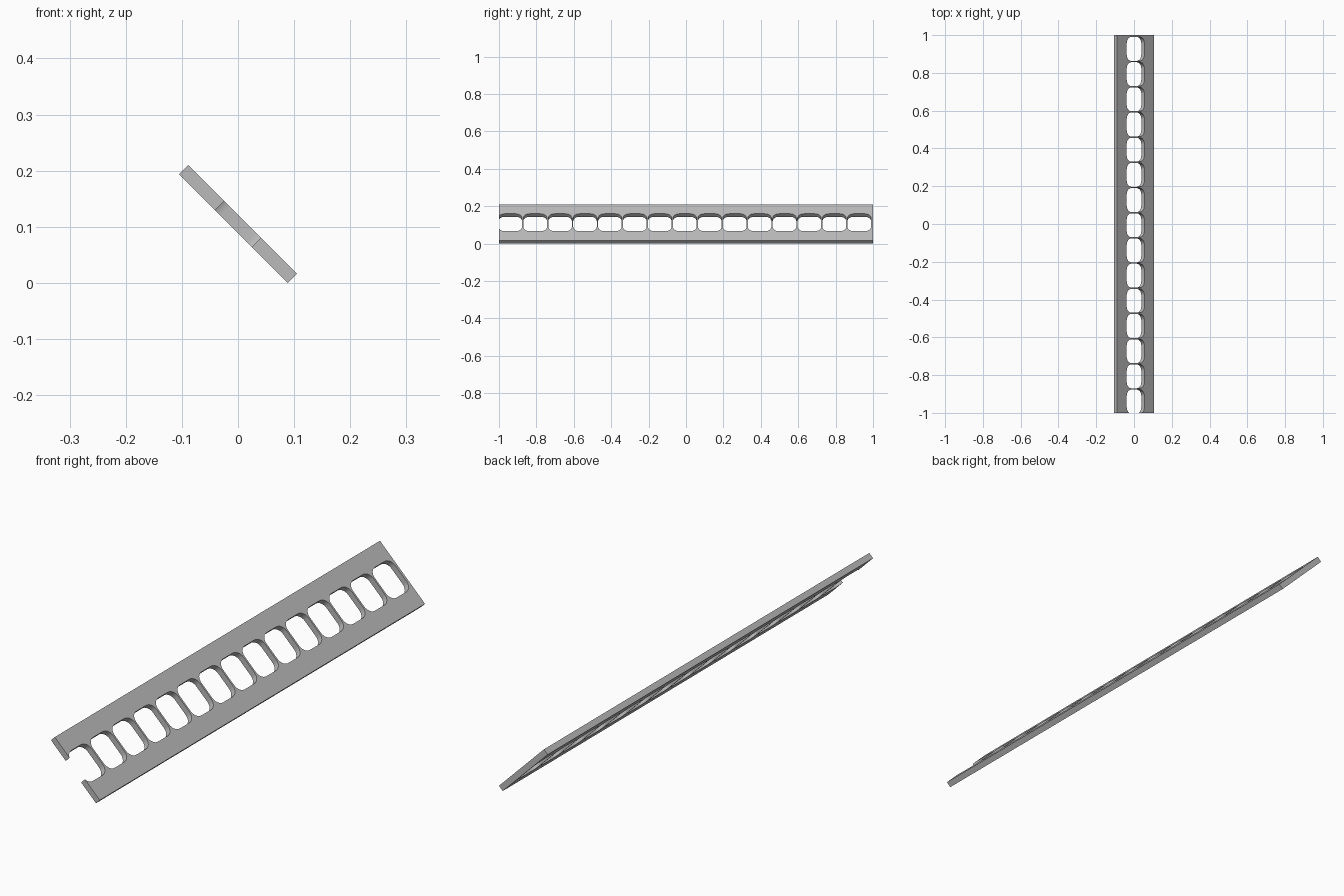
import bpy, bmesh, math

if "Cube" in bpy.data.objects:
    bpy.data.objects.remove(bpy.data.objects["Cube"])

WIDTH, LENGTH, THICK = 0.274, 2.0, 0.023
COUNT, PITCH = 15, 2 / 15
HOLE_W, HOLE_L, RADIUS = 0.132, 0.126, 0.033
FIRST = -1.003 + HOLE_L / 2

grey = bpy.data.materials.new("plain grey")
grey.diffuse_color = (0.5, 0.5, 0.5, 1)
grey.use_nodes = True
grey.node_tree.nodes["Principled BSDF"].inputs["Base Color"].default_value = grey.diffuse_color


def make_object(name, bm):
    mesh = bpy.data.meshes.new(name)
    bm.to_mesh(mesh)
    bm.free()
    mesh.materials.append(grey)
    obj = bpy.data.objects.new(name, mesh)
    bpy.context.collection.objects.link(obj)
    return obj


# flat strip
bm = bmesh.new()
bmesh.ops.create_cube(bm, size=1)
bmesh.ops.scale(bm, vec=(WIDTH, LENGTH, THICK), verts=bm.verts)
strip = make_object("slotted_strip", bm)

# row of rounded window cutters; the first one breaks through the front end
bm = bmesh.new()
STEPS = 8
for i in range(COUNT):
    cy = FIRST + i * PITCH
    ring = []
    for q, (sx, sy) in enumerate([(1, 1), (-1, 1), (-1, -1), (1, -1)]):
        for k in range(STEPS + 1):
            a = (q + k / STEPS) * math.pi / 2
            ring.append(bm.verts.new((
                sx * (HOLE_W / 2 - RADIUS) + RADIUS * math.cos(a),
                cy + sy * (HOLE_L / 2 - RADIUS) + RADIUS * math.sin(a),
                -0.05)))
    base = bm.faces.new(ring)
    ext = bmesh.ops.extrude_face_region(bm, geom=[base], use_keep_orig=True)
    top = [v for v in ext["geom"] if isinstance(v, bmesh.types.BMVert)]
    bmesh.ops.translate(bm, vec=(0, 0, 0.1), verts=top)
bmesh.ops.recalc_face_normals(bm, faces=bm.faces)
cutter = make_object("window_cutter", bm)
cutter.hide_render = True

# cut the windows and discard the cutter
cut = strip.modifiers.new("windows", 'BOOLEAN')
cut.operation = 'DIFFERENCE'
cut.solver = 'EXACT'
cut.object = cutter
bpy.context.view_layer.objects.active = strip
strip.select_set(True)
bpy.ops.object.modifier_apply(modifier=cut.name)
bpy.data.objects.remove(cutter)

# lean the strip at 45 degrees, resting on its lower edge
strip.rotation_euler = (0, math.radians(45), 0)
strip.location = (0, 0, (WIDTH + THICK) / 2 * math.sqrt(0.5))
bpy.ops.object.shade_smooth_by_angle(angle=math.radians(30))
